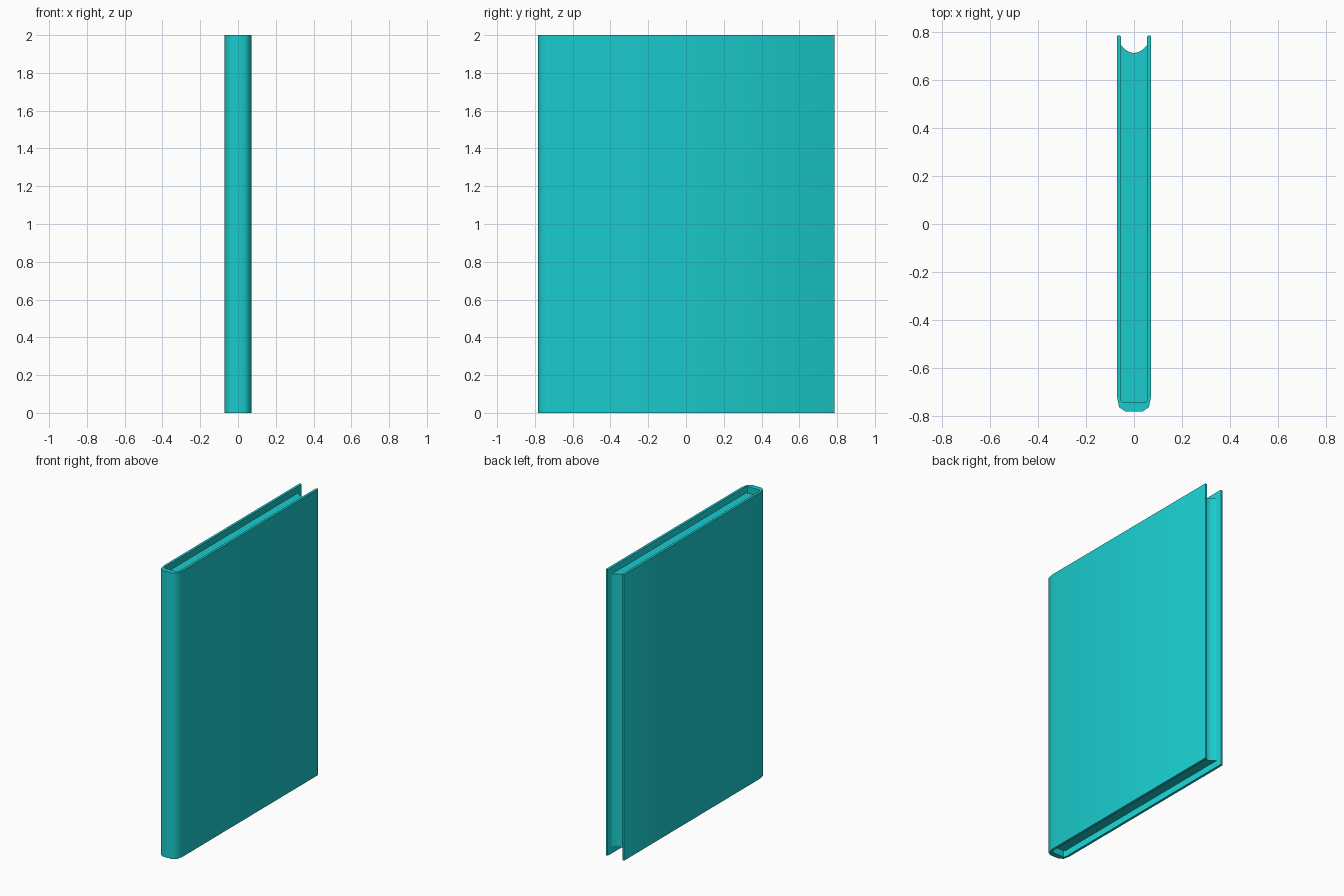
import bpy, bmesh

if "Cube" in bpy.data.objects:
    bpy.data.objects.remove(bpy.data.objects["Cube"])

teal = bpy.data.materials.new("teal")
teal.diffuse_color = (0.01, 0.6, 0.61, 1)
teal.use_nodes = True
teal.node_tree.nodes["Principled BSDF"].inputs["Base Color"].default_value = teal.diffuse_color


def prism(name, half, z0, z1):
    """Mirror a right-hand outline in x and extrude it upward."""
    outline = half + [(-x, y) for x, y in reversed(half) if abs(x) > 1e-6]
    bm = bmesh.new()
    face = bm.faces.new([bm.verts.new((x, y, z0)) for x, y in outline])
    top = bmesh.ops.extrude_face_region(bm, geom=[face])["geom"]
    bmesh.ops.translate(bm, vec=(0, 0, z1 - z0),
                        verts=[v for v in top if isinstance(v, bmesh.types.BMVert)])
    bmesh.ops.recalc_face_normals(bm, faces=bm.faces)
    mesh = bpy.data.meshes.new(name)
    bm.to_mesh(mesh)
    bm.free()
    mesh.materials.append(teal)
    obj = bpy.data.objects.new(name, mesh)
    bpy.context.collection.objects.link(obj)
    bpy.ops.object.select_all(action='DESELECT')
    obj.select_set(True)
    bpy.context.view_layer.objects.active = obj
    bpy.ops.object.shade_smooth_by_angle(angle=0.8)
    return obj


# Cover: two boards joined by a rounded spine, one U-shaped section
prism("cover", [
    (0.035, -0.783), (0.062, -0.765), (0.072, -0.715),
    (0.072, 0.782), (0.069, 0.786), (0.058, 0.786), (0.055, 0.782),
    (0.055, -0.735), (0.047, -0.746)], 0, 2)

# Pages: recessed block with a hollowed fore edge
hollow = [(x, 0.714 + 0.032 * (x / 0.0545) ** 2)
          for x in (0.0545, 0.042, 0.028, 0.014, 0)]
prism("pages", [(0.0545, -0.746)] + hollow, 0.045, 1.955)
